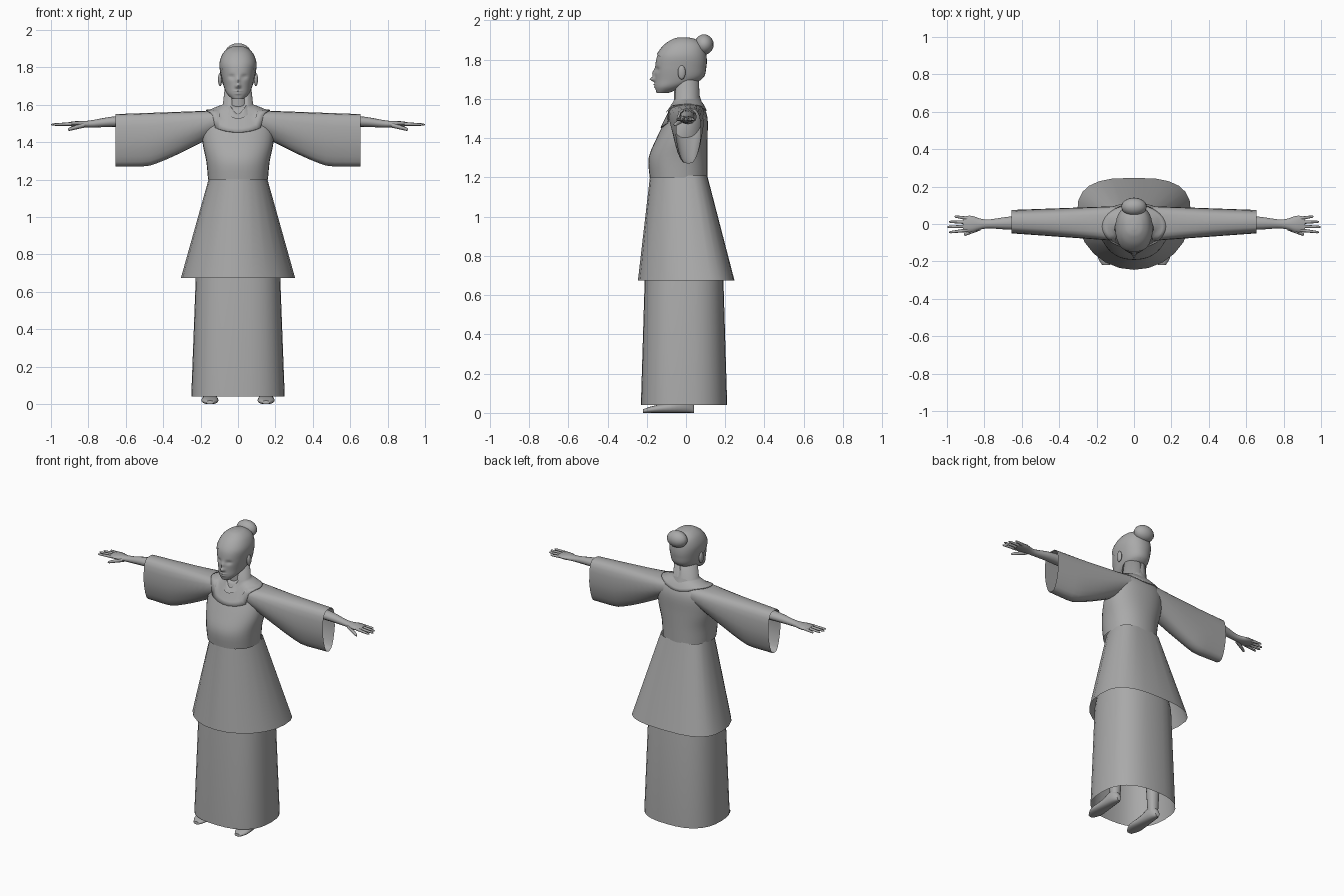
import bpy, bmesh, math
from math import sin, cos, exp, tau, radians, copysign

if "Cube" in bpy.data.objects:
    bpy.data.objects.remove(bpy.data.objects["Cube"])

grey = bpy.data.materials.new("plain grey")
grey.use_nodes = True
grey.diffuse_color = (.4, .4, .4, 1)
grey.node_tree.nodes["Principled BSDF"].inputs["Base Color"].default_value = grey.diffuse_color


def finish(name, bm, mirror=False, sharp=60):
    """Turn a bmesh into a smooth-shaded object, mirrored across x if asked."""
    bmesh.ops.recalc_face_normals(bm, faces=bm.faces)
    mesh = bpy.data.meshes.new(name)
    bm.to_mesh(mesh)
    bm.free()
    mesh.materials.append(grey)
    part = bpy.data.objects.new(name, mesh)
    bpy.context.collection.objects.link(part)
    bpy.ops.object.select_all(action="DESELECT")
    part.select_set(True)
    bpy.context.view_layer.objects.active = part
    bpy.ops.object.shade_smooth_by_angle(angle=radians(sharp))
    if mirror:
        part.modifiers.new("mirror", "MIRROR")
    return part


def skin(rings, capped=False):
    """Bridge a list of closed rings."""
    bm = bmesh.new()
    rows = [[bm.verts.new(point) for point in ring] for ring in rings]
    for low, high in zip(rows, rows[1:]):
        for i in range(len(low)):
            bm.faces.new((low[i - 1], low[i], high[i], high[i - 1]))
    if capped:
        bm.faces.new(rows[0])
        bm.faces.new(rows[-1])
    return bm


def smooth(rows, steps):
    """Catmull-Rom interpolation between rows of section values."""
    padded = [rows[0], *rows, rows[-1]]
    result = []
    for group in zip(padded, padded[1:], padded[2:], padded[3:]):
        for step in range(steps):
            t = step / steps
            result.append([b + t * (c - a + t * (2*a - 5*b + 4*c - d + t * (3*(b - c) + d - a))) / 2
                           for a, b, c, d in zip(*group)])
    return result + [rows[-1]]


def power(value, exponent):
    return copysign(abs(value) ** exponent, value)


def angles(count):
    return [tau * i / count for i in range(count)]


def section(z, width, front, back, count=32, middle=.5, square_front=.9, square_back=.9):
    """Horizontal oval; a lower squareness exponent gives a boxier half."""
    centre = front + (back - front) * middle
    ring = []
    for a in angles(count):
        rear = sin(a) > 0
        depth = back - centre if rear else centre - front
        square = square_back if rear else square_front
        ring.append((width * power(cos(a), square), centre + depth * power(sin(a), square), z))
    return ring


def limb(stations, count=12):
    """Oval rings across x, from (x, y, z, half depth, half height) stations."""
    return [[(x, y + depth * cos(a), z + height * sin(a)) for a in angles(count)]
            for x, y, z, depth, height in stations]


def ball(name, centre, radii, mirror=False):
    bm = bmesh.new()
    bmesh.ops.create_uvsphere(bm, u_segments=16, v_segments=10, radius=1)
    bmesh.ops.scale(bm, vec=radii, verts=bm.verts)
    bmesh.ops.translate(bm, vec=centre, verts=bm.verts)
    return finish(name, bm, mirror)


# Skirts, open at the hem: hem and waist sections
long_skirt = [(.04, .25, -.23, .21), (.7, .225, -.21, .19), (1.2, .14, -.16, .1)]
finish("long_skirt", skin([section(*row, square_front=.8, square_back=.8) for row in long_skirt]))
overskirt = [(.675, .305, -.245, .247), (1.21, .155, -.183, .108)]
finish("overskirt", skin([section(*row, count=24, middle=.6, square_front=1, square_back=.7)
                          for row in overskirt]))

# Fitted jacket body
torso = [(1.2, .16, -.185, .11), (1.3, .17, -.19, .11), (1.4, .19, -.15, .11),
         (1.5, .19, -.1, .11), (1.56, .16, -.07, .09), (1.6, .07, -.05, .06)]
jacket = finish("jacket_body", skin([section(*row) for row in smooth(torso, 4)]))


# Wide sleeves: the underarm sweeps down to a deep, narrowed cuff
def sleeve_ring(t):
    top = 1.57 - .02 * t
    bottom = 1.27 + .18 * max(0, 1 - t / .7) ** 1.2
    front, back = .04 * t - .09, .095 - .02 * t
    ring = []
    for a in angles(20):
        across = power(cos(a), .6) * (1 - .3 * max(0, -sin(a)))
        up = power(sin(a), .6 if sin(a) > 0 else .9)
        ring.append((.1 + .555 * t, (front + back + across * (back - front)) / 2,
                     (top + bottom + up * (top - bottom)) / 2))
    return ring


sleeves = finish("sleeves", skin([sleeve_ring(i / 12) for i in range(13)]), mirror=True)

# Yoke draped over the shoulders
yoke = finish("yoke", skin([section(1.8, .06 + .11 * t, -.055 - .07 * t, .06 + .04 * t, 48,
                                    square_front=1, square_back=1)
                            for t in (i / 6 for i in range(7))]))
drape = yoke.modifiers.new("drape", "SHRINKWRAP")
drape.wrap_method = "PROJECT"
drape.wrap_mode = "ABOVE_SURFACE"
drape.target, drape.auxiliary_target = jacket, sleeves
drape.use_project_z = drape.use_negative_direction = True
drape.use_positive_direction = False
drape.offset = .006
yoke.modifiers.new("cloth", "SOLIDIFY").thickness = .006


# Collar band that dips to a point at the throat
def collar_ring(rise, spread):
    ring = []
    for a in angles(40):
        dip = max(0, -sin(a)) ** 2.5
        bottom, top = 1.575 - .05 * dip, 1.64 - .09 * dip
        ring.append(((.064 + spread) * cos(a), (.062 + spread) * sin(a) - .025 * dip,
                     bottom + (top - bottom) * rise))
    return ring


finish("collar", skin([collar_ring(0, .022), collar_ring(.6, .008), collar_ring(1, 0),
                       collar_ring(1, -.008), collar_ring(.4, -.008)]))

# Neck
finish("neck", skin([section(z, .056, -.062, .056) for z in (1.54, 1.64, 1.72)], capped=True))

# Head: chin to crown, with a sculpted face
skull = [(1.63, .03, -.15, -.09), (1.66, .06, -.157, -.01), (1.7, .077, -.158, .08), (1.76, .09, -.157, .1),
         (1.82, .095, -.146, .1), (1.87, .077, -.11, .085), (1.9, .045, -.065, .045), (1.91, .01, -.03, 0)]
features = {"nose tip": (0, 1.7, .011, .011, .026), "nose bridge": (0, 1.73, .009, .02, .014),
            "eye socket": (.034, 1.75, .017, .011, -.01), "upper lip": (0, 1.673, .018, .004, .008),
            "lower lip": (0, 1.66, .016, .005, .006)}


def sculpt(point):
    x, y, z = point
    if y < -.04:
        for across, up, wide, tall, out in features.values():
            y -= out * exp(-((abs(x) - across) / wide) ** 2 - ((z - up) / tall) ** 2)
    return x, y, z


levels = smooth(skull, 8)
head = [[sculpt(point) for point in section(*row, count=64)] for row in levels]
finish("head", skin(head, capped=True), sharp=80)

# Hair: a slightly larger skull cut along the hairline, with a topknot
gap = .004
hair = skin([section(z + gap, width + gap, front - gap, back + gap) for z, width, front, back in levels], capped=True)
bmesh.ops.bisect_plane(hair, geom=[*hair.verts, *hair.edges, *hair.faces], clear_inner=True,
                       plane_co=(0, -.145, 1.825), plane_no=(0, .17, .21))
finish("hair", hair, sharp=80)
ball("topknot", (0, .092, 1.877), (.068, .049, .052))
ball("ears", (.096, -.022, 1.735), (.011, .02, .036), mirror=True)

# Arms and palms
arm = [(.4, .01, 1.51, .045, .04), (.65, .005, 1.51, .036, .029), (.79, 0, 1.497, .024, .019),
       (.87, 0, 1.497, .044, .015), (.915, 0, 1.497, .038, .008)]
finish("arms", skin(limb(smooth(arm, 5)), capped=True), mirror=True)


# Fingers taper from the knuckles and fan out
def digit(name, base, tip, radius):
    stations = []
    for t in (0, .5, .9, 1):
        x, y, z = (start + (end - start) * t for start, end in zip(base, tip))
        thickness = radius * (1 - .4 * t if t < 1 else .25)
        stations.append((x, y, z, thickness, thickness))
    finish(name, skin(limb(stations, count=8), capped=True), mirror=True)


for i, name in enumerate(("index", "middle", "ring", "little")):
    spread = .021 * i - .033
    digit(name + "_fingers", (.89, spread, 1.497), (1 - .01 * (i - 1) ** 2, 1.35 * spread, 1.494), .01)
digit("thumbs", (.82, -.02, 1.492), (.91, -.058, 1.467), .014)

# Feet from toe to heel: y, half width, height
foot = [(-.22, .02, .018), (-.17, .045, .035), (-.08, .04, .055), (0, .034, .085), (.04, .015, .045)]
finish("feet", skin([[(.15 + width * power(cos(a), .7), y, height * (1 + sin(a)) / 2) for a in angles(16)]
                     for y, width, height in smooth(foot, 4)], capped=True), mirror=True)
shins = [[(x + .147, y, z) for x, y, z in section(z, width, -width, width, count=16)]
         for z, width in ((.04, .03), (.4, .05))]
finish("shins", skin(shins, capped=True), mirror=True)
